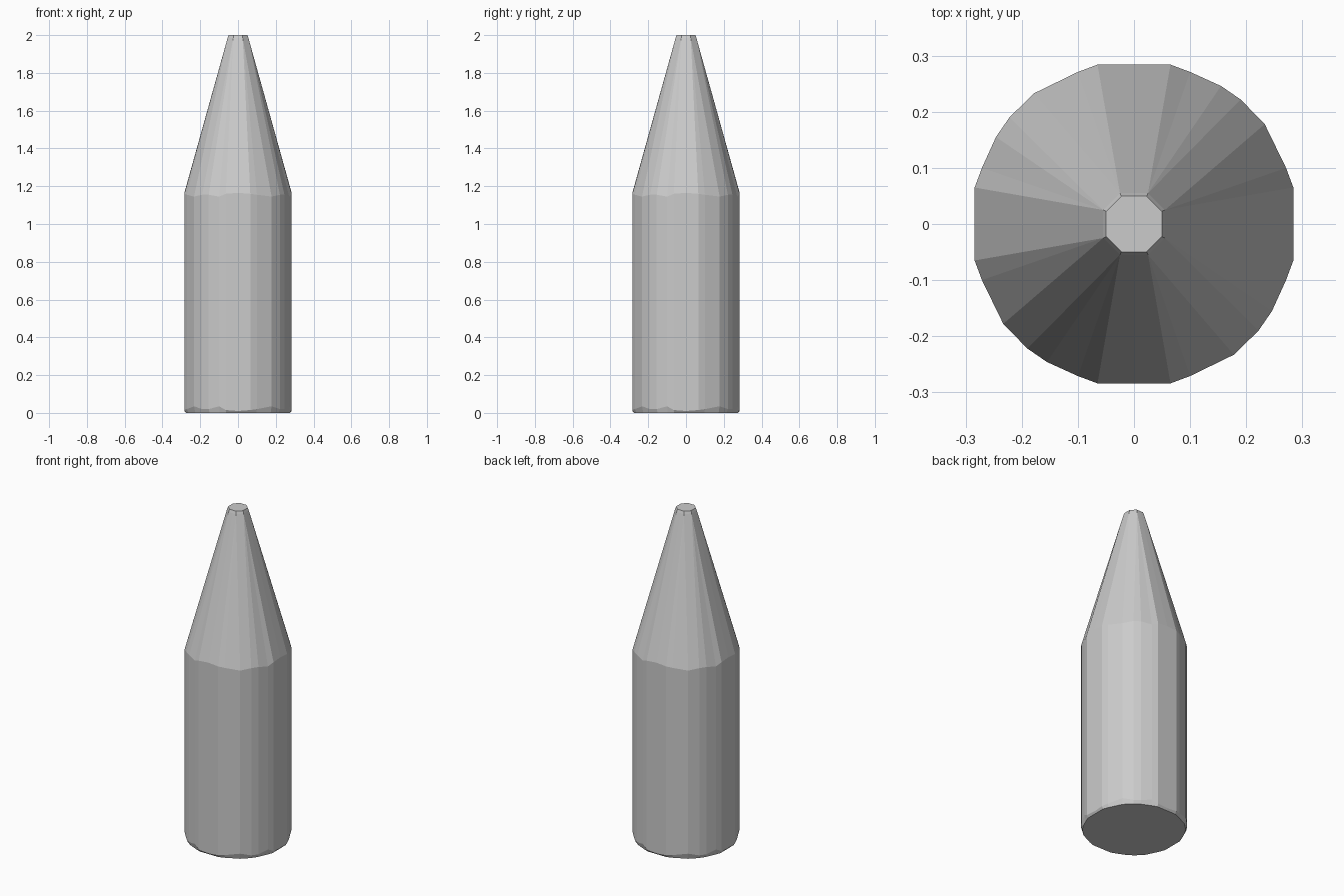
import bpy, bmesh
from mathutils import Matrix, Vector

cube = bpy.data.objects.get("Cube")
if cube:
    bpy.data.objects.remove(cube, do_unlink=True)

grey = bpy.data.materials.new("light grey")
grey.use_nodes = True
colour = (0.6, 0.6, 0.6, 1)
grey.diffuse_color = colour
grey.node_tree.nodes["Principled BSDF"].inputs["Base Color"].default_value = colour

# One quarter of the faceted outline: x, y, shoulder height, bottom chamfer height
QUARTER = [
    (0.0, 0.284, 1.165, 0.01), (0.065, 0.284, 1.16, 0.015),
    (0.1, 0.271, 1.145, 0.035), (0.155, 0.246, 1.155, 0.02),
    (0.19, 0.222, 1.155, 0.02), (0.233, 0.178, 1.145, 0.035),
    (0.271, 0.1, 1.155, 0.02), (0.284, 0.065, 1.16, 0.015),
]


def tip_corner(i, size):
    """Octagon corner that outline point i runs up to."""
    if i == 0:
        return Vector((0, 0.055)) * size
    return Vector((0.025, 0.055) if i < 5 else (0.055, 0.025)) * size


# Rings from bottom to top, each quarter turned four times
rings = [[] for _ in range(5)]
for turn in range(4):
    rot = Matrix.Rotation(turn * -1.5707963, 2)
    for i, (x, y, shoulder, chamfer) in enumerate(QUARTER):
        edge, inner, outer = Vector((x, y)), tip_corner(i, 0.9), tip_corner(i, 1)
        levels = [(edge * 0.97, 0), (edge, chamfer), (edge, shoulder),
                  (outer, 1.985), (inner, 2)]
        for ring, (p, z) in zip(rings, levels):
            ring.append((*(rot @ p), z))

# Body, cone and blunt tip in one closed shell
bm = bmesh.new()
loops = [[bm.verts.new(co) for co in ring] for ring in rings]
n = len(loops[0])
for low, high in zip(loops, loops[1:]):
    for i in range(n):
        j = (i + 1) % n
        bm.faces.new((low[i], low[j], high[j], high[i]))
bm.faces.new(loops[0])
bm.faces.new(loops[-1])
bmesh.ops.remove_doubles(bm, verts=bm.verts, dist=0.0005)
bmesh.ops.recalc_face_normals(bm, faces=bm.faces)

mesh = bpy.data.meshes.new("pointed_cylinder")
bm.to_mesh(mesh)
bm.free()
mesh.materials.append(grey)
body = bpy.data.objects.new("pointed_cylinder", mesh)
bpy.context.collection.objects.link(body)
